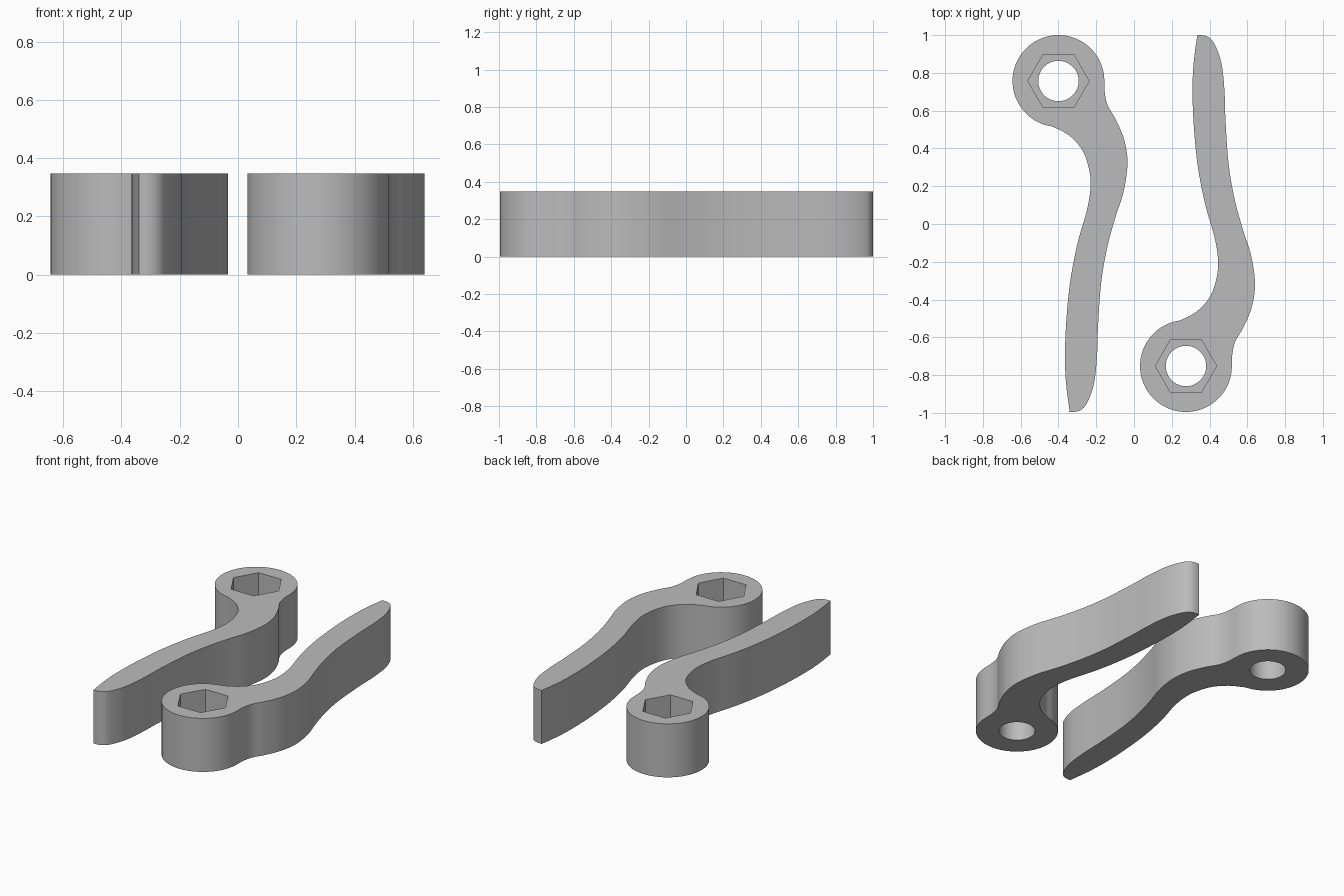
import bpy, bmesh, math
from mathutils import Vector

cube = bpy.data.objects.get("Cube")
if cube:
    bpy.data.objects.remove(cube, do_unlink=True)

HEIGHT = 0.347
POCKET_FLOOR = 0.16
HUB = Vector((-0.40, 0.757))
HUB_RADIUS = 0.243

grey = bpy.data.materials.new("plain_grey")
grey.use_nodes = True
colour = (0.5, 0.5, 0.5, 1)
grey.diffuse_color = colour
grey.node_tree.nodes["Principled BSDF"].inputs["Base Color"].default_value = colour


def on_hub(degrees):
    a = math.radians(degrees)
    return HUB + HUB_RADIUS * Vector((math.cos(a), math.sin(a)))


def smooth_path(points, before, after, steps=5):
    """Catmull-Rom curve through the points, without the last one."""
    p = [Vector(q) for q in (before, *points, after)]
    out = []
    for a, b, c, d in zip(p, p[1:], p[2:], p[3:]):
        for i in range(steps):
            t = i / steps
            out.append(0.5 * (2 * b + (c - a) * t + (2 * a - 5 * b + 4 * c - d) * t * t
                              + (3 * b - a - 3 * c + d) * t ** 3))
    return out


def prism(name, outline, z0, z1):
    bm = bmesh.new()
    base = bm.faces.new([bm.verts.new((x, y, z0)) for x, y in outline])
    top = bmesh.ops.extrude_face_region(bm, geom=[base])["geom"]
    bmesh.ops.translate(bm, verts=[v for v in top if isinstance(v, bmesh.types.BMVert)],
                        vec=(0, 0, z1 - z0))
    bmesh.ops.recalc_face_normals(bm, faces=bm.faces)
    mesh = bpy.data.meshes.new(name)
    bm.to_mesh(mesh)
    bm.free()
    mesh.materials.append(grey)
    obj = bpy.data.objects.new(name, mesh)
    bpy.context.collection.objects.link(obj)
    return obj


def polygon(centre, radius, sides):
    return [centre + radius * Vector((math.cos(math.tau * i / sides),
                                      math.sin(math.tau * i / sides))) for i in range(sides)]


# Lever outline: tip, inner side, hub arc, outer side
tip = (-0.34, -0.995)
inner = [tip, (-0.357, -0.87), (-0.365, -0.74), (-0.361, -0.555), (-0.34, -0.32),
         (-0.30, -0.106), (-0.25, 0.07), (-0.231, 0.185), (-0.236, 0.28),
         (-0.27, 0.385), (-0.34, 0.466), on_hub(262)]
outer = [on_hub(0), (-0.154, 0.69), (-0.138, 0.625), (-0.10, 0.56), (-0.058, 0.466),
         (-0.037, 0.37), (-0.037, 0.28), (-0.058, 0.16), (-0.10, 0.03), (-0.143, -0.13),
         (-0.175, -0.32), (-0.191, -0.555), (-0.196, -0.70), (-0.212, -0.845),
         (-0.25, -0.95), (-0.288, -0.988), tip]
outline = smooth_path(inner, (-0.325, -1.1), on_hub(240))
outline += [on_hub(262 - 262 * i / 60) for i in range(60)]
outline += smooth_path(outer, on_hub(15), (-0.38, -0.99))


def place(points, mirrored):
    # The second lever is flipped front to back and set beside the first
    return [Vector((x + 0.675, 0.005 - y)) if mirrored else Vector((x, y)) for x, y in points]


def build_lever(name, mirrored):
    lever = prism(name, place(outline, mirrored), 0, HEIGHT)
    centre = place([HUB], mirrored)[0]
    # Round through hole and hexagonal nut pocket
    cutters = [prism("bolt_hole_cutter", polygon(centre, 0.107, 48), -0.1, HEIGHT + 0.1),
               prism("nut_pocket_cutter", polygon(centre, 0.162, 6), POCKET_FLOOR, HEIGHT + 0.1)]
    bpy.ops.object.select_all(action="DESELECT")
    bpy.context.view_layer.objects.active = lever
    lever.select_set(True)
    for cutter in cutters:
        mod = lever.modifiers.new(cutter.name, "BOOLEAN")
        mod.operation = "DIFFERENCE"
        mod.solver = "EXACT"
        mod.object = cutter
        bpy.ops.object.modifier_apply(modifier=mod.name)
        bpy.data.objects.remove(cutter, do_unlink=True)
    bpy.ops.object.shade_smooth_by_angle(angle=math.radians(30))


build_lever("left_lever", True)
build_lever("right_lever", False)
